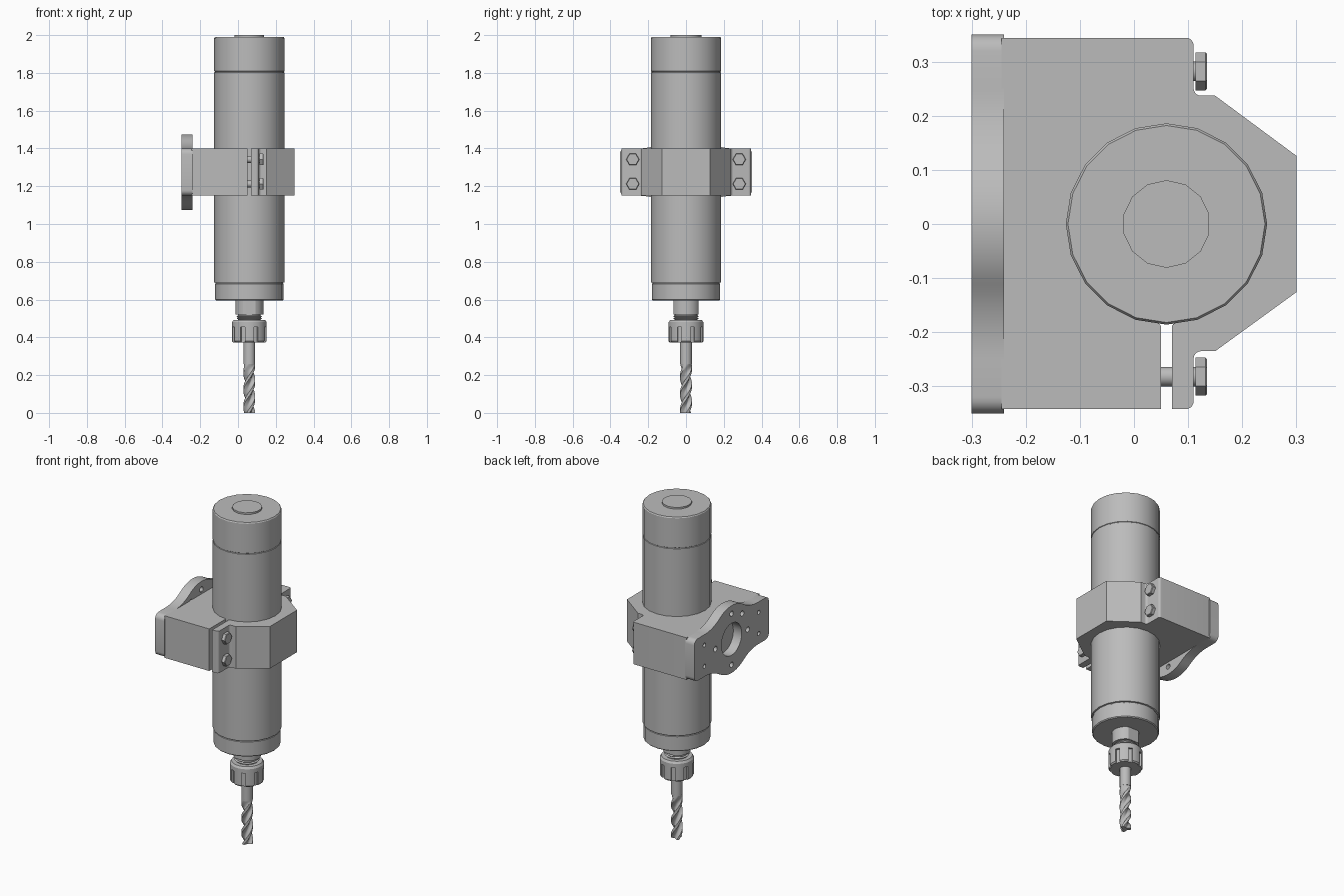
import bpy, bmesh
from math import pi, sin, cos, radians, acos, atan2, sqrt
from mathutils import Vector

cube = bpy.data.objects.get("Cube")
if cube:
    bpy.data.objects.remove(cube, do_unlink=True)

AXIS_X = 0.06          # spindle axis
MID_Z = 1.275          # clamp centre height

metal = bpy.data.materials.new("plain grey metal")
metal.use_nodes = True
metal.diffuse_color = (0.5, 0.5, 0.5, 1)
metal.node_tree.nodes["Principled BSDF"].inputs["Base Color"].default_value = (0.5, 0.5, 0.5, 1)


def finish(name, bm, smooth=30):
    bmesh.ops.recalc_face_normals(bm, faces=bm.faces[:])
    mesh = bpy.data.meshes.new(name)
    bm.to_mesh(mesh)
    bm.free()
    mesh.materials.append(metal)
    ob = bpy.data.objects.new(name, mesh)
    bpy.context.collection.objects.link(ob)
    shade(ob, smooth)
    return ob


def shade(ob, angle=30):
    bpy.ops.object.select_all(action='DESELECT')
    ob.select_set(True)
    bpy.context.view_layer.objects.active = ob
    bpy.ops.object.shade_smooth_by_angle(angle=radians(angle))


def loft(name, rings, smooth=30):
    """Skin a stack of equal closed rings and cap both ends."""
    bm = bmesh.new()
    rows = [[bm.verts.new(p) for p in ring] for ring in rings]
    n = len(rows[0])
    for a, b in zip(rows, rows[1:]):
        for i in range(n):
            j = (i + 1) % n
            bm.faces.new((a[i], a[j], b[j], b[i]))
    bm.faces.new(rows[0])
    bm.faces.new(rows[-1])
    return finish(name, bm, smooth)


def lathe(name, profile, sides, phase=0.0):
    """Turn (radius, z) points about the spindle axis."""
    turns = [phase + 2 * pi * i / sides for i in range(sides)]
    return loft(name, [[(AXIS_X + r * cos(t), r * sin(t), z) for t in turns] for r, z in profile])


def rod_x(name, y, z, r, x0, x1, sides=16, chamfer=0.0):
    """Rod or hexagon along x with an optional chamfer at the x1 end."""
    stack = [(x0, r), (x1 - chamfer, r)] + ([(x1, r - chamfer)] if chamfer else [])
    turns = [2 * pi * i / sides for i in range(sides)]
    return loft(name, [[(x, y + q * cos(t), z + q * sin(t)) for t in turns] for x, q in stack])


def rounded(corners, steps=5):
    """Outline from (u, v, radius) corners."""
    out = []
    for i, (u, v, r) in enumerate(corners):
        p = Vector((u, v))
        if not r:
            out.append(p)
            continue
        a = (Vector(corners[i - 1][:2]) - p).normalized()
        b = (Vector(corners[(i + 1) % len(corners)][:2]) - p).normalized()
        half = acos(max(-1, min(1, a.dot(b)))) / 2
        c = p + (a + b).normalized() * (r / sin(half))
        s, e = p + a * (r * cos(half) / sin(half)) - c, p + b * (r * cos(half) / sin(half)) - c
        t0 = atan2(s.y, s.x)
        dt = (atan2(e.y, e.x) - t0 + pi) % (2 * pi) - pi
        out += [c + r * Vector((cos(t0 + dt * k / steps), sin(t0 + dt * k / steps)))
                for k in range(steps + 1)]
    return out


def cut(ob, cutters):
    for c in cutters:
        c.hide_render = True
        m = ob.modifiers.new("cut", 'BOOLEAN')
        m.operation, m.solver, m.object = 'DIFFERENCE', 'EXACT', c
    bpy.context.view_layer.update()
    mesh = bpy.data.meshes.new_from_object(
        ob.evaluated_get(bpy.context.evaluated_depsgraph_get()))
    ob.modifiers.clear()
    ob.data = mesh
    for c in cutters:
        bpy.data.objects.remove(c, do_unlink=True)
    shade(ob)


# Spindle motor with seam grooves, and its end cap
lathe("spindle_body", [
    (0.176, 0.595), (0.181, 0.60), (0.181, 0.683), (0.178, 0.685), (0.178, 0.689),
    (0.186, 0.691), (0.186, 1.802), (0.183, 1.804), (0.183, 1.807), (0.186, 1.809),
    (0.186, 1.984), (0.182, 1.99)], 20)
lathe("top_cap", [(0.081, 1.98), (0.081, 2.0)], 14, pi / 2)

# Output shaft with two spanner flats, then the threaded neck
shaft_ring = []
for i in range(40):
    t = 2 * pi * i / 40
    y = 0.074 * sin(t)
    shaft_ring.append((AXIS_X + 0.074 * cos(t), max(-0.066, min(0.066, y))))
loft("output_shaft", [[(x, y, z) for x, y in shaft_ring] for z in (0.52, 0.6)])
lathe("threaded_neck", [(0.06, 0.48), (0.06, 0.495), (0.068, 0.5), (0.06, 0.505),
                        (0.068, 0.511), (0.06, 0.516), (0.06, 0.53)], 24)

# Collet nut with wrench slots
nut = lathe("collet_nut", [(0.075, 0.373), (0.086, 0.373), (0.092, 0.38), (0.092, 0.48),
                           (0.084, 0.492), (0.06, 0.492)], 32)
slots = []
for i in range(8):
    t = 2 * pi * (i + 0.5) / 8
    out, side = Vector((cos(t), sin(t), 0)), Vector((-sin(t), cos(t), 0))
    base = Vector((AXIS_X, 0, 0))
    ring = [base + out * d + side * w for d, w in
            ((0.08, -0.012), (0.12, -0.012), (0.12, 0.012), (0.08, 0.012))]
    slots.append(loft("slot_cutter", [[p + Vector((0, 0, z)) for p in ring] for z in (0.36, 0.455)]))
cut(nut, slots)

# Cutting tool: plain shank, then helical flutes that fade into it
lathe("tool_shank", [(0.031, 0.26), (0.031, 0.38)], 24)
rings = []
for k in range(41):
    z = 0.27 * k / 40
    depth = 0.017 * min(1, (0.27 - z) / 0.08)
    ring = []
    for i in range(36):
        u = (i % 12) / 12
        r = 0.031 - depth * (sin(pi * (u - 0.3) / 0.7) ** 0.6 if u > 0.3 else 0)
        t = 2 * pi * i / 36 + 2 * pi * z / 0.27
        ring.append((AXIS_X + r * cos(t), r * sin(t), z))
    rings.append(ring)
loft("fluted_tool", rings, 40)

# Split clamp block around the spindle
clamp_outline = rounded([
    (-0.245, 0.344, 0), (0.11, 0.344, 0.014), (0.11, 0.237, 0.014), (0.15, 0.237, 0),
    (0.3, 0.126, 0), (0.3, -0.126, 0), (0.15, -0.235, 0), (0.11, -0.235, 0.014),
    (0.11, -0.342, 0.014), (0.07, -0.342, 0), (0.07, -0.186, 0.008), (0.09, -0.176, 0),
    (0.06, -0.15, 0), (0.03, -0.176, 0), (0.05, -0.186, 0.008), (0.05, -0.342, 0),
    (-0.245, -0.342, 0)])
loft("clamp_block", [[(p.x, p.y, z) for p in clamp_outline] for z in (1.15, 1.4)])

# Clamp bolts: hexagon heads and shanks crossing the split
for y in (-0.282, 0.282):
    for z in (1.212, 1.342):
        rod_x("bolt_head", y, z, 0.035, 0.114, 0.135, 6, 0.003)
        rod_x("bolt_shank", y, z, 0.018, 0.03, 0.116)

# Mounting flange: round lobe blended by concave fillets into two ears
LOBE, EAR, BLEND_Y = 0.2, 0.125, 0.25
fillet = (BLEND_Y ** 2 + EAR ** 2 - LOBE ** 2) / (2 * (LOBE - EAR))
join = atan2(EAR + fillet, BLEND_Y)
quarter = [(LOBE * cos(t), LOBE * sin(t)) for t in
           [pi / 2 + (join - pi / 2) * k / 8 for k in range(9)]]
quarter += [(BLEND_Y + fillet * cos(t), EAR + fillet + fillet * sin(t)) for t in
            [pi + join + (pi / 2 - join) * k / 8 for k in range(1, 9)]]
quarter += [(0.32 + 0.03 * sin(t), 0.095 + 0.03 * cos(t)) for t in
            [pi / 2 * k / 5 for k in range(6)]]
right = quarter + [(y, -z) for y, z in reversed(quarter)]
outline = right + [(-y, z) for y, z in reversed(right[1:-1])]
flange = loft("mounting_flange", [[(x, y, MID_Z + z) for y, z in outline] for x in (-0.3, -0.24)])

# Flange holes: centre bore, bolt circle and ear holes
holes = [(0, 0, 0.095)]
holes += [(0.152 * cos(t), 0.152 * sin(t), 0.016) for t in (0, pi / 2, pi, 1.5 * pi, 0.72 * pi * 2 - pi)
          if t >= 0 and t != 0.72 * pi * 2 - pi]
holes.append((-0.1, 0.115, 0.016))
holes += [(y, z, 0.012) for y in (-0.255, 0.255) for z in (-0.063, 0.063)]
cut(flange, [rod_x("hole_cutter", y, MID_Z + z, r, -0.33, -0.2, 32 if r > 0.05 else 16)
             for y, z, r in holes])
